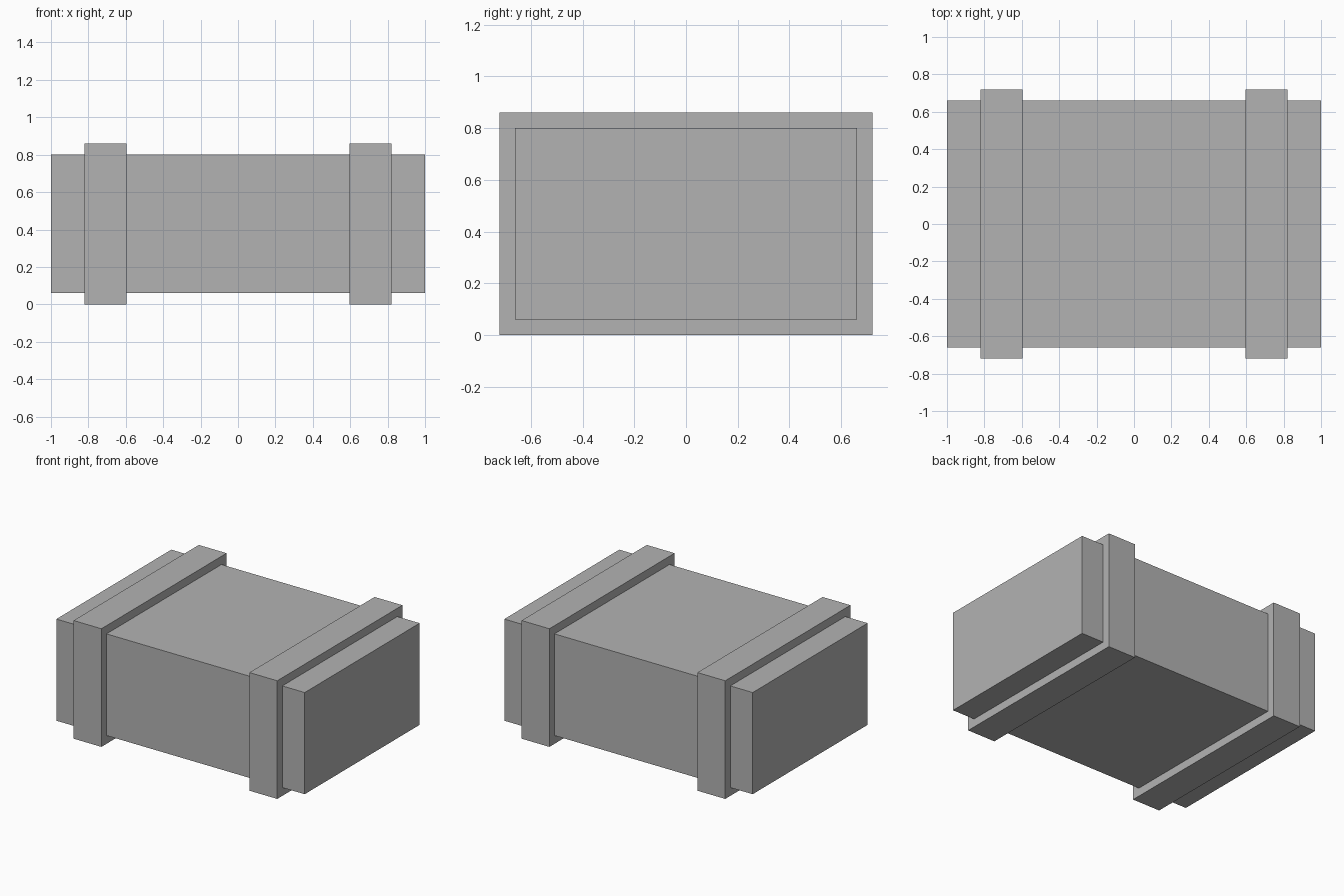
import bpy

default_cube = bpy.data.objects.get("Cube")
if default_cube:
    bpy.data.objects.remove(default_cube, do_unlink=True)

# Single plain grey
GREY = (0.45, 0.45, 0.45, 1.0)
grey = bpy.data.materials.new("plain_grey")
grey.use_nodes = True
grey.diffuse_color = GREY
grey.node_tree.nodes["Principled BSDF"].inputs["Base Color"].default_value = GREY


def box(name, x, size):
    """Flat-faced box at the crate's mid height."""
    bpy.ops.mesh.primitive_cube_add(size=1, location=(x, 0, MID_HEIGHT))
    obj = bpy.context.object
    obj.name = name
    obj.scale = size
    bpy.ops.object.transform_apply(location=False, rotation=False, scale=True)
    obj.data.materials.append(grey)
    return obj


MID_HEIGHT = 0.43

# Crate body
box("crate_body", 0, (2.0, 1.322, 0.74))

# Straps wrapped around the body near each end
for side, sign in (("left", 1), ("right", -1)):
    box(f"{side}_strap", sign * 0.708, (0.224, 1.44, 0.86))
